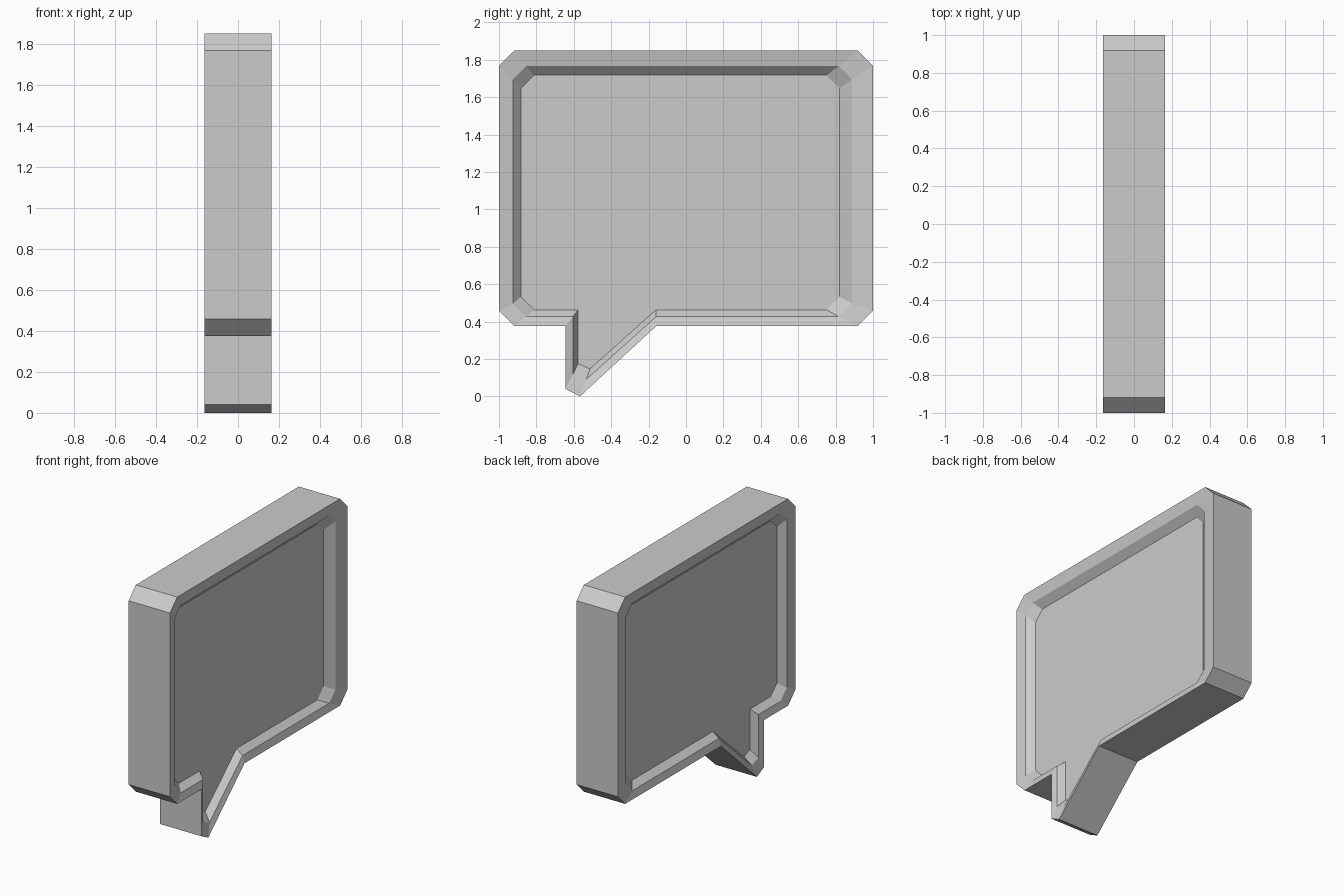
import bpy
import bmesh

old = bpy.data.objects.get("Cube")
if old:
    bpy.data.objects.remove(old, do_unlink=True)

HALF = 0.163  # half the thickness

grey = bpy.data.materials.new("plain_grey")
grey.use_nodes = True
colour = (0.6, 0.6, 0.6, 1)
grey.diffuse_color = colour
grey.node_tree.nodes["Principled BSDF"].inputs["Base Color"].default_value = colour


def bubble_outline(y0, y1, z0, z1, cut, tail):
    """Rectangle with cut corners and a pointed tail along its lower edge."""
    return [(y0, z0 + cut), (y0 + cut, z0), (tail[0][0], z0), *tail, (-0.16, z0),
            (y1 - cut, z0), (y1, z0 + cut), (y1, z1 - cut), (y1 - cut, z1),
            (y0 + cut, z1), (y0, z1 - cut)]


# Outer edge, inner edge of the sloping rim, and edge of the sunken panel
outer = bubble_outline(-1, 1, 0.375, 1.85, 0.082, [(-0.645, 0.04), (-0.567, 0)])
rim = bubble_outline(-0.925, 0.887, 0.426, 1.766, 0.07, [(-0.604, 0.12), (-0.532, 0.092)])
panel = bubble_outline(-0.882, 0.822, 0.463, 1.717, 0.07, [(-0.577, 0.175), (-0.513, 0.147)])

# Cross-section from one sunken panel, around the outside, to the other
layers = [(panel, HALF - 0.063), (rim, HALF - 0.015), (outer, HALF),
          (outer, -HALF), (rim, 0.015 - HALF), (panel, 0.063 - HALF)]

bm = bmesh.new()
loops = [[bm.verts.new((x, y, z)) for y, z in outline] for outline, x in layers]
count = len(outer)
for a, b in zip(loops, loops[1:]):
    for i in range(count):
        j = (i + 1) % count
        bm.faces.new((a[i], a[j], b[j], b[i]))
bm.faces.new(loops[0])
bm.faces.new(loops[-1])
bmesh.ops.recalc_face_normals(bm, faces=bm.faces[:])

mesh = bpy.data.meshes.new("speech_bubble")
bm.to_mesh(mesh)
bm.free()
mesh.materials.append(grey)
bpy.context.collection.objects.link(bpy.data.objects.new("speech_bubble", mesh))
